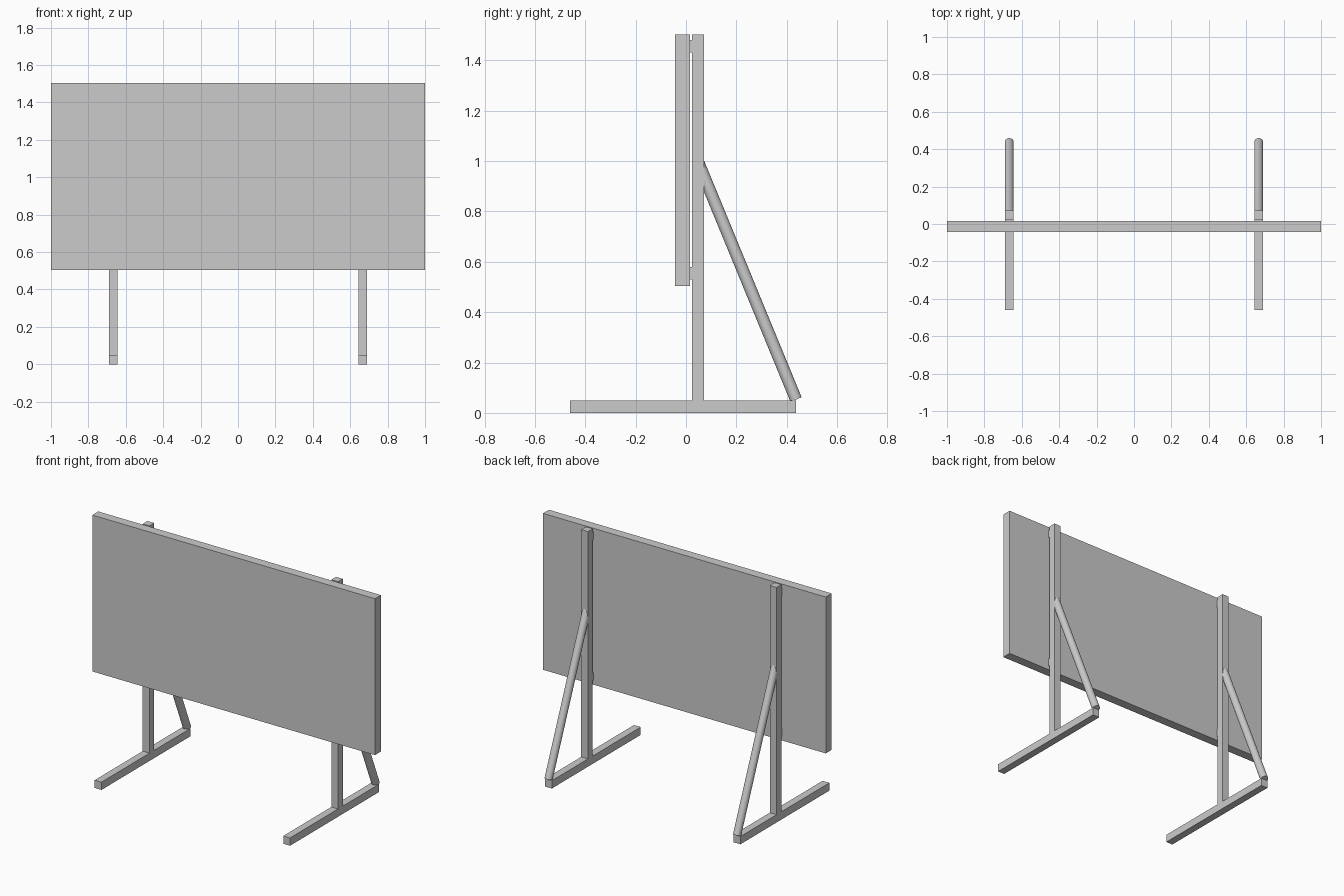
import bpy
import math
from mathutils import Vector

cube = bpy.data.objects.get("Cube")
if cube:
    bpy.data.objects.remove(cube, do_unlink=True)

# Single plain grey finish
grey = bpy.data.materials.new("light_grey")
grey.use_nodes = True
colour = (0.6, 0.6, 0.6, 1)
grey.diffuse_color = colour
grey.node_tree.nodes["Principled BSDF"].inputs["Base Color"].default_value = colour


def box(name, x, y, z):
    """Box spanning the given (min, max) ranges."""
    spans = (x, y, z)
    bpy.ops.mesh.primitive_cube_add(size=1, location=[(a + b) / 2 for a, b in spans])
    ob = bpy.context.object
    ob.name = name
    ob.scale = [b - a for a, b in spans]
    bpy.ops.object.transform_apply(location=False, rotation=False, scale=True)
    ob.data.materials.append(grey)
    return ob


def rod(name, start, end, radius):
    """Round bar between two points."""
    start, end = Vector(start), Vector(end)
    axis = end - start
    bpy.ops.mesh.primitive_cylinder_add(
        vertices=32, radius=radius, depth=axis.length, location=(start + end) / 2,
        rotation=axis.to_track_quat("Z", "Y").to_euler())
    ob = bpy.context.object
    ob.name = name
    ob.data.materials.append(grey)
    bpy.ops.object.shade_smooth_by_angle(angle=math.radians(30))
    return ob


TOP = 1.503
HALF = 0.024

# Board
box("board", (-1, 1), (-0.044, 0.016), (0.503, TOP))

# Stand on each side: foot, post, spacers and rear brace
for side, cx in (("left", 0.667), ("right", -0.667)):
    width = (cx - HALF, cx + HALF)
    box(side + "_foot", width, (-0.461, 0.437), (0, 0.05))
    box(side + "_post", width, (0.024, 0.072), (0.05, TOP))
    for label, z in (("lower", 0.53), ("upper", 1.431)):
        box(f"{side}_{label}_spacer", width, (0.016, 0.024), (z, z + 0.05))
    rod(side + "_brace", (cx, 0.437, 0.053), (cx, 0.05, 0.992), HALF)
